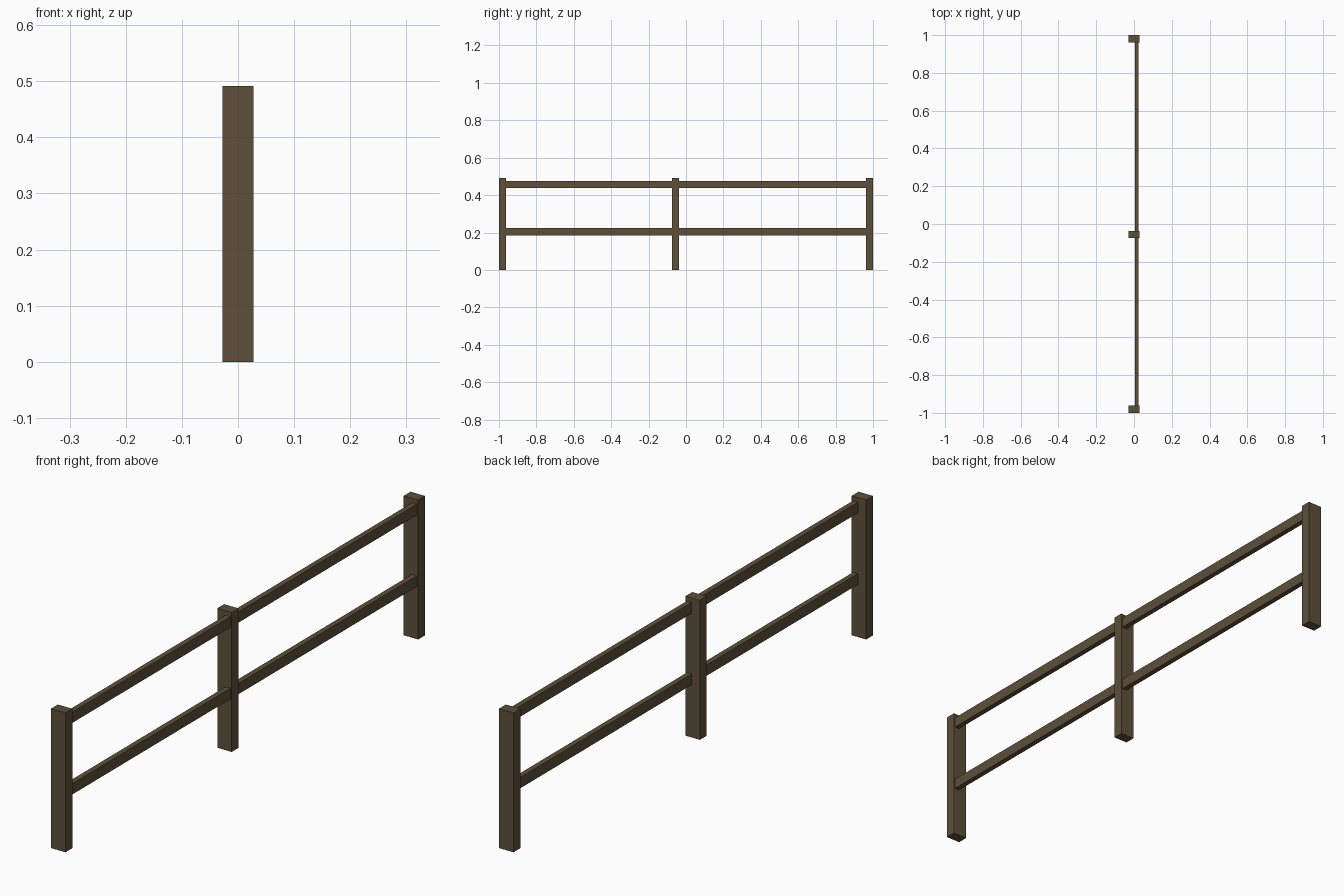
import bpy

if "Cube" in bpy.data.objects:
    bpy.data.objects.remove(bpy.data.objects["Cube"])

wood = bpy.data.materials.new("dark_wood")
wood.diffuse_color = (0.11, 0.08, 0.042, 1)
wood.use_nodes = True
wood.node_tree.nodes["Principled BSDF"].inputs["Base Color"].default_value = wood.diffuse_color


def box(name, x, y, z):
    """Box from (min, max) ranges on each axis."""
    bpy.ops.mesh.primitive_cube_add(size=1, location=[sum(r) / 2 for r in (x, y, z)])
    ob = bpy.context.object
    ob.name = name
    ob.scale = [r[1] - r[0] for r in (x, y, z)]
    bpy.ops.object.transform_apply(location=False, rotation=False, scale=True)
    ob.data.materials.append(wood)


# Upright posts
HALF = 0.019
posts = {"front": -0.981, "middle": -0.056, "back": 0.981}
for name, y in posts.items():
    box(name + "_post", (-0.028, 0.028), (y - HALF, y + HALF), (0, 0.491))

# Rails spanning each bay, set toward the right face of the posts
ys = list(posts.values())
for bay, y0, y1 in zip(("front", "back"), ys, ys[1:]):
    for level, z in (("lower", (0.185, 0.223)), ("upper", (0.437, 0.475))):
        box(f"{bay}_{level}_rail", (0.004, 0.023), (y0 + HALF, y1 - HALF), z)
